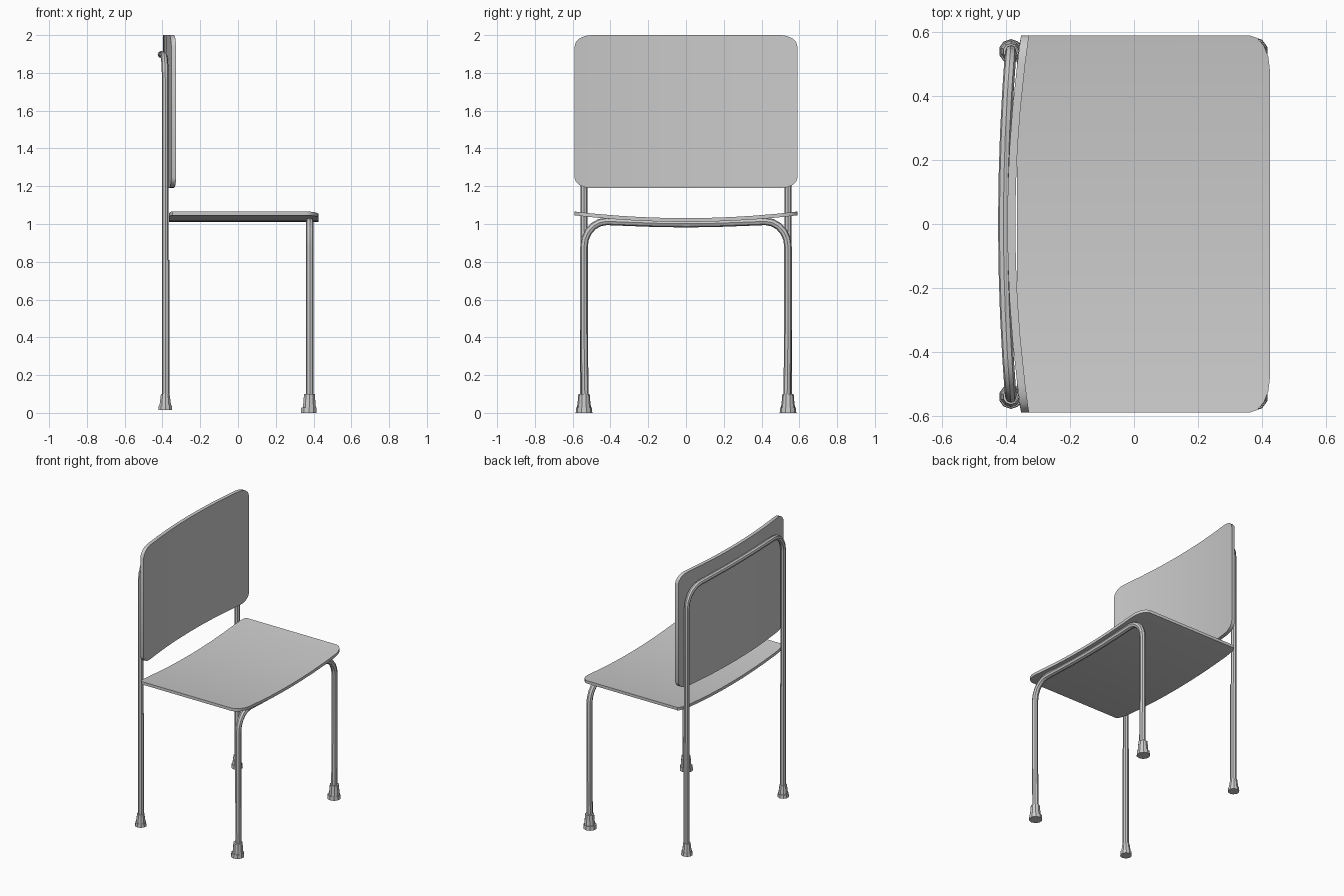
import bpy, bmesh
from math import sin, cos, pi

if "Cube" in bpy.data.objects:
    bpy.data.objects.remove(bpy.data.objects["Cube"])

HALF = 0.59  # half width of both panels


def panel(name, lo, hi, r_lo, r_hi, ry, thick, place):
    """Curved sheet spanning y; place(u, y, t) maps panel coordinates to space."""
    ends = [(HALF - ry + ry * sin(a), 1 - cos(a)) for a in (i * pi / 8 for i in range(5))]
    mid = [(y, 0) for y in (-0.36, -0.24, -0.12, 0, 0.12, 0.24, 0.36)]
    stations = [(-y, k) for y, k in reversed(ends)] + mid + ends
    bm = bmesh.new()
    rings = []
    for y, k in stations:
        a, b = lo + r_lo * k, hi - r_hi * k
        corners = ((a, 0), (b, 0), (b, thick), (a, thick))
        rings.append([bm.verts.new(place(u, y, t)) for u, t in corners])
    for p, q in zip(rings, rings[1:]):
        for i in range(4):
            j = (i + 1) % 4
            bm.faces.new((p[i], p[j], q[j], q[i]))
    bm.faces.new(rings[0])
    bm.faces.new(rings[-1])
    bmesh.ops.recalc_face_normals(bm, faces=bm.faces)
    me = bpy.data.meshes.new(name)
    bm.to_mesh(me)
    bm.free()
    ob = bpy.data.objects.new(name, me)
    bpy.context.collection.objects.link(ob)
    smooth(ob)


def smooth(ob):
    bpy.ops.object.select_all(action='DESELECT')
    bpy.context.view_layer.objects.active = ob
    ob.select_set(True)
    bpy.ops.object.shade_smooth_by_angle(angle=0.6)


def tube(name, path, radius):
    """Round bar swept along a list of points, turned into a mesh."""
    cu = bpy.data.curves.new(name, 'CURVE')
    cu.dimensions = '3D'
    cu.bevel_depth = radius
    cu.bevel_resolution = 2
    cu.use_fill_caps = True
    sp = cu.splines.new('POLY')
    sp.points.add(len(path) - 1)
    for pt, co in zip(sp.points, path):
        pt.co = (*co, 1)
    ob = bpy.data.objects.new(name, cu)
    bpy.context.collection.objects.link(ob)
    bpy.ops.object.select_all(action='DESELECT')
    bpy.context.view_layer.objects.active = ob
    ob.select_set(True)
    bpy.ops.object.convert(target='MESH')
    smooth(bpy.context.object)


def mirrored(half):
    """Complete a +y half path, ending at y = 0, with its -y mirror."""
    return half + [(x, -y, z) for x, y, z in reversed(half[:-1])]


def cone(name, x, y, z0, z1, r0, r1):
    bpy.ops.mesh.primitive_cone_add(vertices=10, radius1=r0, radius2=r1, depth=z1 - z0,
                                    location=(x, y, (z0 + z1) / 2))
    bpy.context.object.name = name
    smooth(bpy.context.object)


def sag(y, depth):
    return depth * (y / HALF) ** 2


# Seat, dished across its width
panel("seat", -0.366, 0.425, 0.02, 0.065, 0.11, 0.02,
      lambda u, y, t: (u, y, 1.011 + sag(y, 0.035) + t))

# Backrest, wrapped forward at the sides
panel("backrest", 1.19, 2.0, 0.055, 0.06, 0.09, 0.025,
      lambda u, y, t: (-0.396 + sag(y, 0.043) + t, y, u))

# Front leg hoop: two legs joined by a bar under the seat
front = [(0.38, 0.535, 0.03), (0.38, 0.54, 0.45), (0.38, 0.54, 0.88)]
for i in range(1, 6):
    a = i * pi / 10
    front.append((0.38, 0.42 + 0.12 * cos(a), 0.88 + 0.134 * sin(a)))
front += [(0.38, y, 1.002 + sag(y, 0.028)) for y in (0.3, 0.15, 0)]
tube("front_leg_hoop", mirrored(front), 0.02)

# Back leg hoop: rises behind the backrest and crosses near its top
def back_x(y):
    return -0.407 + 0.022 * (y / 0.54) ** 2

back = [(-0.385, 0.54, 0.03), (-0.385, 0.54, 1.1), (-0.385, 0.54, 1.76)]
for i in range(1, 6):
    a = i * pi / 10
    y = 0.41 + 0.13 * cos(a)
    back.append((back_x(y), y, 1.76 + 0.135 * sin(a)))
back += [(back_x(y), y, 1.897) for y in (0.28, 0.14, 0)]
tube("back_leg_hoop", mirrored(back), 0.018)

# Leg sleeves and rubber feet
for s, side in ((1, "left"), (-1, "right")):
    y = 0.54 * s
    tube("back_leg_sleeve_" + side, [(-0.383, y, 0.05), (-0.383, y, 0.81)], 0.02)
    cone("front_foot_pad_" + side, 0.375, y, 0.0, 0.028, 0.044, 0.042)
    cone("front_foot_collar_" + side, 0.378, y, 0.028, 0.1, 0.036, 0.03)
    cone("back_foot_pad_" + side, -0.385, y, 0.015, 0.04, 0.038, 0.036)
    cone("back_foot_collar_" + side, -0.385, y, 0.04, 0.1, 0.032, 0.024)
